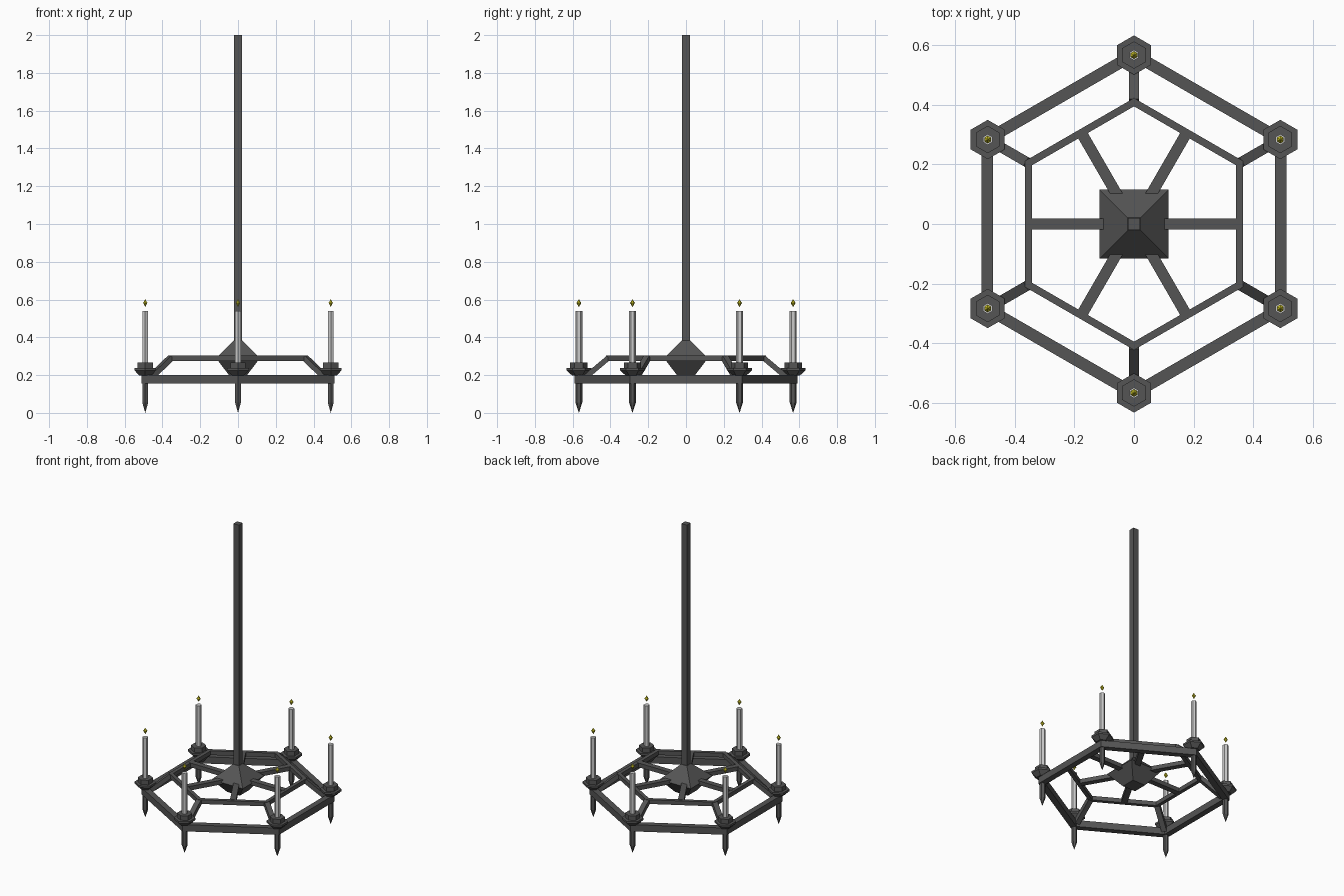
import bpy, bmesh, math
from mathutils import Vector

if "Cube" in bpy.data.objects:
    bpy.data.objects.remove(bpy.data.objects["Cube"])


def material(name, color):
    m = bpy.data.materials.new(name)
    m.diffuse_color = (*color, 1)
    m.use_nodes = True
    m.node_tree.nodes["Principled BSDF"].inputs["Base Color"].default_value = m.diffuse_color
    return m


IRON = material("dark_iron", (0.09, 0.09, 0.09))
WAX = material("candle_wax", (0.55, 0.55, 0.55))
FLAME = material("flame_yellow", (0.6, 0.55, 0.02))


def make(name, bm, mat, loc=(0, 0, 0)):
    bmesh.ops.recalc_face_normals(bm, faces=bm.faces)
    me = bpy.data.meshes.new(name)
    bm.to_mesh(me)
    bm.free()
    me.materials.append(mat)
    ob = bpy.data.objects.new(name, me)
    ob.location = loc
    bpy.context.collection.objects.link(ob)
    return ob


def lathe(name, profile, sides, mat, loc=(0, 0, 0), start=90):
    """Faceted turned solid from (radius, z) points; radius 0 gives a point."""
    bm = bmesh.new()
    loops = []
    for r, z in profile:
        n = sides if r > 0 else 1
        angles = [math.radians(start + 360 * i / sides) for i in range(n)]
        loops.append([bm.verts.new((r * math.cos(a), r * math.sin(a), z)) for a in angles])
    for a, b in zip(loops, loops[1:]):
        for i in range(sides):
            j = (i + 1) % sides
            quad = [a[i % len(a)], a[j % len(a)], b[j % len(b)], b[i % len(b)]]
            bm.faces.new(list(dict.fromkeys(quad)))
    for loop in (loops[0], loops[-1]):
        if len(loop) > 1:
            bm.faces.new(loop)
    return make(name, bm, mat, loc)


def hex_ring(name, inner, outer, z0, z1):
    """Hexagonal frame, sizes given across the flats from the centre."""
    bm = bmesh.new()
    section = [(inner, z0), (outer, z0), (outer, z1), (inner, z1)]
    k = 1 / math.cos(math.pi / 6)
    loops = []
    for i in range(6):
        a = math.radians(90 + 60 * i)
        loops.append([bm.verts.new((r * k * math.cos(a), r * k * math.sin(a), z)) for r, z in section])
    for i in range(6):
        a, b = loops[i], loops[(i + 1) % 6]
        for s in range(4):
            t = (s + 1) % 4
            bm.faces.new((a[s], b[s], b[t], a[t]))
    return make(name, bm, IRON)


def radial_bar(name, angle, start, end, width, height):
    """Straight bar between two (radius, z) points at one angle."""
    a = math.radians(angle)
    p, q = [Vector((r * math.cos(a), r * math.sin(a), z)) for r, z in (start, end)]
    side = Vector((-math.sin(a), math.cos(a), 0)) * width / 2
    up = (q - p).normalized().cross(side).normalized() * height / 2
    bm = bmesh.new()
    ends = [[bm.verts.new(c + side * s + up * u) for s, u in ((-1, -1), (1, -1), (1, 1), (-1, 1))]
            for c in (p, q)]
    for i in range(4):
        j = (i + 1) % 4
        bm.faces.new((ends[0][i], ends[0][j], ends[1][j], ends[1][i]))
    bm.faces.new(ends[0])
    bm.faces.new(ends[1])
    return make(name, bm, IRON)


# Hanging rod and square hub
Q = math.sqrt(2)
lathe("hanging_rod", [(0.02 * Q, 0.36), (0.02 * Q, 2.0)], 4, IRON, start=45)
lathe("hub", [(0.048 * Q, 0.2), (0.116 * Q, 0.29), (0.022 * Q, 0.383)], 4, IRON, start=45)

# Two hexagonal frames
hex_ring("outer_ring", 0.473, 0.512, 0.155, 0.2)
hex_ring("inner_ring", 0.342, 0.366, 0.275, 0.303)

for i in range(6):
    # Spokes meet the inner ring sides, braces join the ring corners
    radial_bar(f"spoke_{i}", 60 * i, (0.05, 0.29), (0.35, 0.29), 0.037, 0.028)
    corner = 30 + 60 * i
    radial_bar(f"brace_{i}", corner, (0.41, 0.292), (0.545, 0.178), 0.034, 0.028)

    # Candle holder, candle, flame and pendant spike on each corner
    a = math.radians(corner)
    loc = (0.567 * math.cos(a), 0.567 * math.sin(a), 0)
    lathe(f"cup_{i}", [(0.036, 0.198), (0.066, 0.225), (0.066, 0.238), (0.046, 0.238), (0.046, 0.268)],
          6, IRON, loc)
    lathe(f"candle_{i}", [(0.018, 0.25), (0.018, 0.54)], 6, WAX, loc)
    lathe(f"flame_{i}", [(0, 0.56), (0.013, 0.582), (0, 0.602)], 6, FLAME, loc)
    lathe(f"spike_{i}", [(0, 0.0), (0.018, 0.055), (0.018, 0.17)], 6, IRON, loc)
